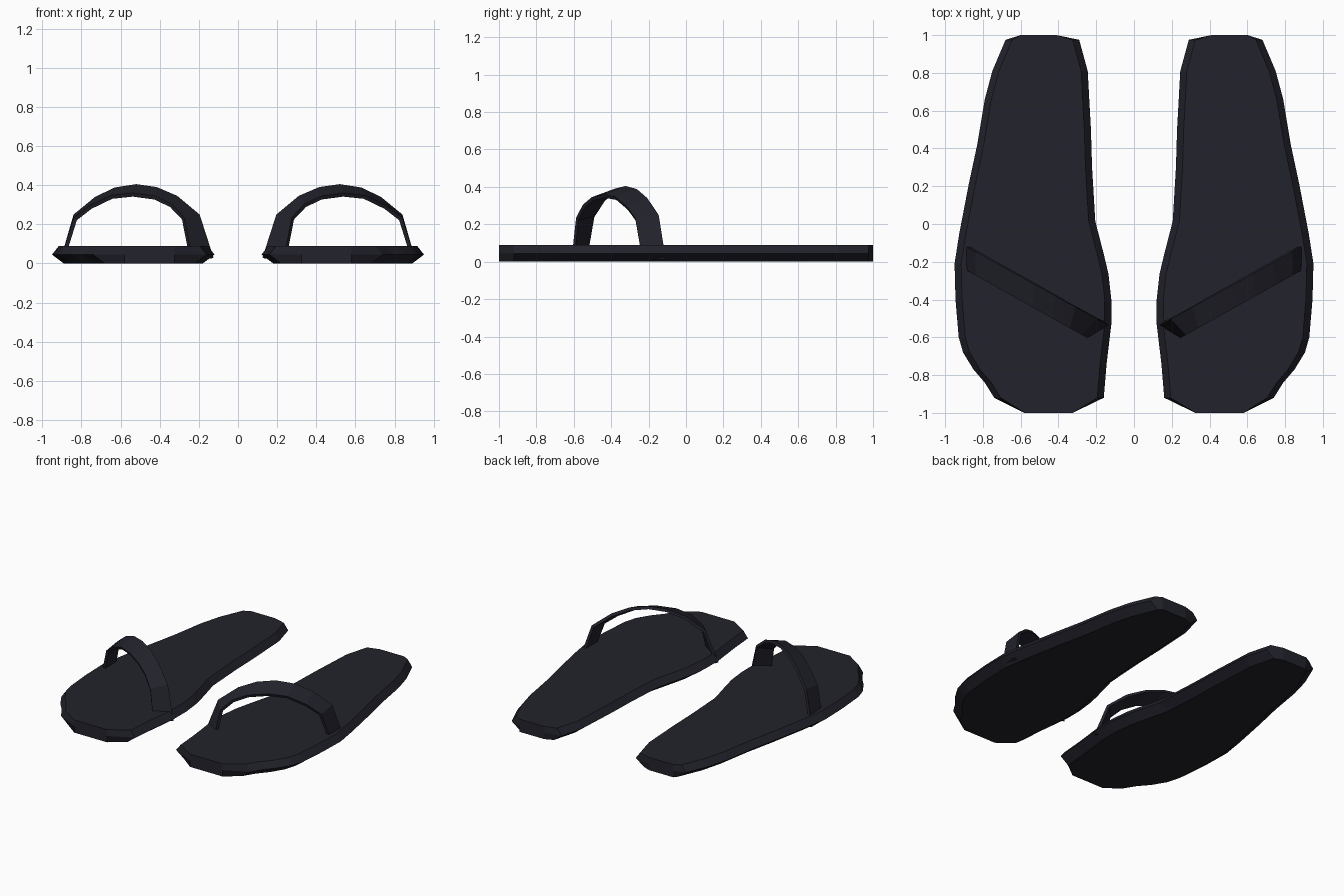
import bpy, bmesh

if "Cube" in bpy.data.objects:
    bpy.data.objects.remove(bpy.data.objects["Cube"])

mat = bpy.data.materials.new("dark navy rubber")
mat.diffuse_color = (0.016, 0.016, 0.025, 1)
mat.use_nodes = True
mat.node_tree.nodes["Principled BSDF"].inputs["Base Color"].default_value = mat.diffuse_color


def make_object(name, bm):
    mesh = bpy.data.meshes.new(name)
    bm.to_mesh(mesh)
    bm.free()
    mesh.materials.append(mat)
    ob = bpy.data.objects.new(name, mesh)
    bpy.context.collection.objects.link(ob)
    return ob


def mirror(ob):
    ob.modifiers.new("mirror", 'MIRROR').use_mirror_merge = False


# Sole outline of one sandal: outer side front to back, inner side back to front
outer = [(.58, -1), (.74, -.92), (.79, -.84), (.85, -.77), (.905, -.68), (.928, -.6),
         (.945, -.4), (.95, -.21), (.925, -.05), (.875, .21), (.83, .42), (.79, .66),
         (.75, .81), (.68, .975), (.6, 1)]
inner = [(.41, 1), (.29, .975), (.245, .81), (.228, .5), (.222, .3), (.205, .015), (.16, -.16),
         (.135, -.265), (.12, -.4), (.12, -.53), (.145, -.74), (.16, -.92), (.325, -1)]


def ring(bm, z, inset):
    pts = [(x - (inset if abs(y) < 1 else 0), y) for x, y in outer]
    pts += [(x + (inset if abs(y) < 1 else 0), y) for x, y in inner]
    return [bm.verts.new((x, y, z)) for x, y in pts]


# Sole: widest at mid height, sides slanted in above and below
bm = bmesh.new()
rings = [ring(bm, 0, .06), ring(bm, .045, 0), ring(bm, .09, .035)]
n = len(rings[0])
for lo, hi in zip(rings, rings[1:]):
    for i in range(n):
        j = (i + 1) % n
        bm.faces.new((lo[i], lo[j], hi[j], hi[i]))
bm.faces.new(rings[-1])
bm.faces.new(rings[0][::-1])
bmesh.ops.recalc_face_normals(bm, faces=bm.faces)
mirror(make_object("soles", bm))

# Strap: diagonal arched band between a back edge and a lower front edge (x, z)
back = [(.125, .03), (.196, .25), (.31, .345), (.415, .39), (.52, .405),
        (.63, .388), (.73, .34), (.84, .25), (.908, .015)]
front = [(.235, .03), (.275, .235), (.34, .305), (.425, .345), (.54, .36),
         (.65, .348), (.76, .295), (.84, .232), (.908, .015)]
bm = bmesh.new()
a = [bm.verts.new((x, -.545 + (x - .12) * .554, z)) for x, z in back]
b = [bm.verts.new((x, -.61 + (x - .235) * .56, z)) for x, z in front]
for i in range(len(a) - 1):
    bm.faces.new((a[i], b[i], b[i + 1], a[i + 1]))
strap = make_object("straps", bm)
solid = strap.modifiers.new("thickness", 'SOLIDIFY')
solid.thickness = .02
solid.offset = -1
mirror(strap)
